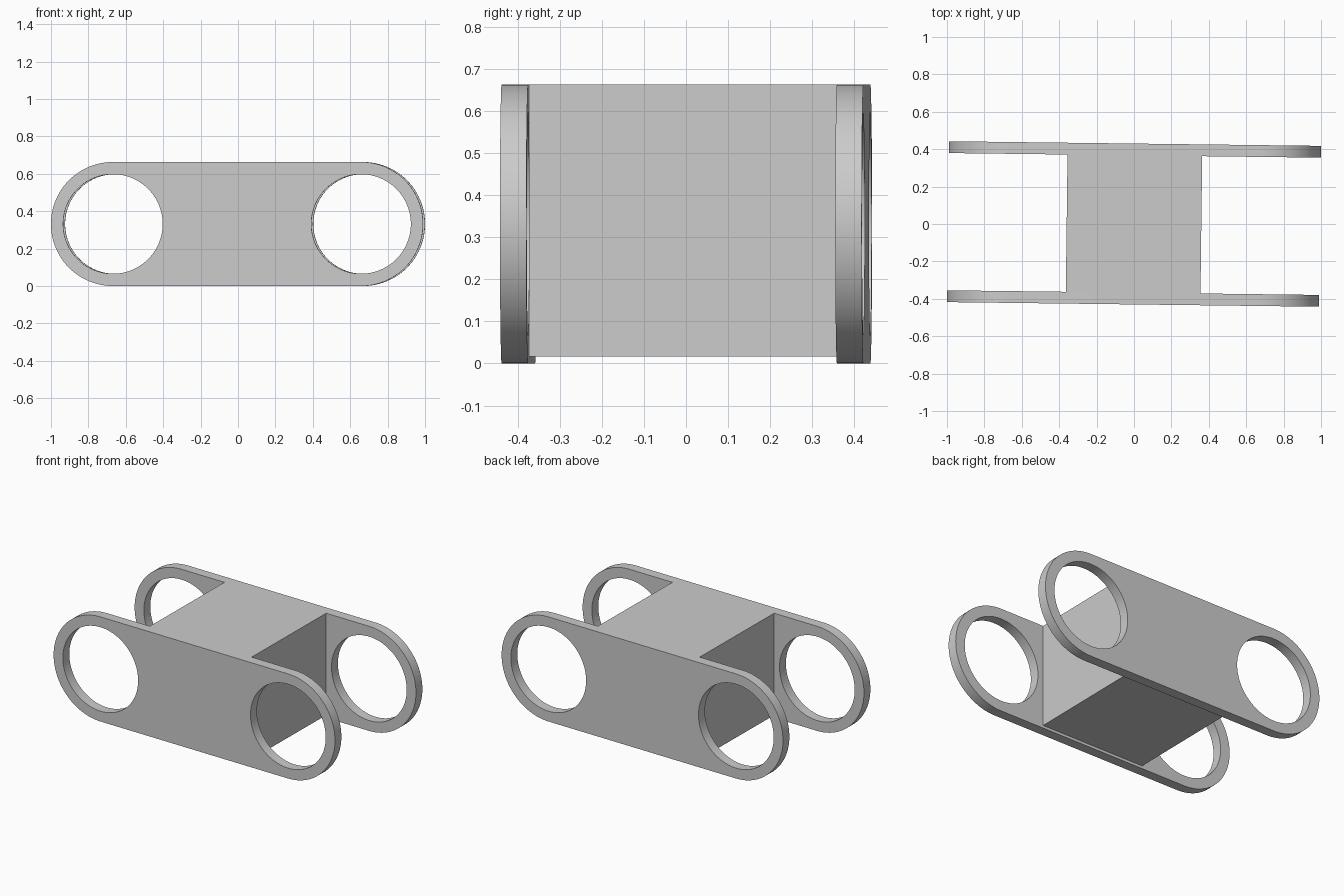
import bpy, bmesh, math
from mathutils import Matrix, Vector

cube = bpy.data.objects.get("Cube")
if cube:
    bpy.data.objects.remove(cube, do_unlink=True)

HALF_LEN, RADIUS, HOLE_R = 0.995, 0.3315, 0.266
OUTER_Y, INNER_Y = 0.43, 0.367
HUB_X = HALF_LEN - RADIUS
BLOCK_X, BLOCK_Z = 0.36, 0.017
TURN = Matrix.Rotation(-0.0124, 4, 'Z')
SEGMENTS = 96

grey = bpy.data.materials.new("light_grey")
grey.use_nodes = True
grey.diffuse_color = (0.6, 0.6, 0.6, 1)
grey.node_tree.nodes["Principled BSDF"].inputs["Base Color"].default_value = (0.6, 0.6, 0.6, 1)


def finish(bm, name):
    bmesh.ops.recalc_face_normals(bm, faces=bm.faces)
    bm.transform(TURN)
    mesh = bpy.data.meshes.new(name)
    bm.to_mesh(mesh)
    bm.free()
    mesh.materials.append(grey)
    obj = bpy.data.objects.new(name, mesh)
    bpy.context.collection.objects.link(obj)
    bpy.ops.object.select_all(action='DESELECT')
    obj.select_set(True)
    bpy.context.view_layer.objects.active = obj
    bpy.ops.object.shade_smooth_by_angle(angle=math.radians(30))


def arc(cx, radius, start, sweep, steps):
    angles = [start + sweep * i / steps for i in range(steps + 1)]
    return [(cx + radius * math.cos(a), RADIUS + radius * math.sin(a)) for a in angles]


def link_plate(name, y):
    """Round-ended plate with a large hole at each end."""
    half = SEGMENTS // 2
    loops = [arc(HUB_X, RADIUS, -math.pi / 2, math.pi, half)
             + arc(-HUB_X, RADIUS, math.pi / 2, math.pi, half)]
    loops += [arc(s * HUB_X, HOLE_R, 0, math.tau, SEGMENTS)[:-1] for s in (-1, 1)]
    bm = bmesh.new()
    edges = []
    for loop in loops:
        verts = [bm.verts.new((x, y, z)) for x, z in loop]
        edges += [bm.edges.new((v, verts[i - 1])) for i, v in enumerate(verts)]
    bmesh.ops.triangle_fill(bm, edges=edges, use_beauty=True, normal=Vector((0, -1, 0)))
    result = bmesh.ops.extrude_face_region(bm, geom=bm.faces[:], use_keep_orig=True)
    moved = [v for v in result["geom"] if isinstance(v, bmesh.types.BMVert)]
    bmesh.ops.translate(bm, verts=moved, vec=(0, OUTER_Y - INNER_Y, 0))
    finish(bm, name)


# Side plates
link_plate("front_plate", -OUTER_Y)
link_plate("back_plate", INNER_Y)

# Solid block joining the plates, set slightly above their lower edge
bm = bmesh.new()
bmesh.ops.create_cube(bm, size=1)
height = 2 * RADIUS - BLOCK_Z
bm.transform(Matrix.Translation((0, 0, BLOCK_Z + height / 2))
             @ Matrix.Diagonal((2 * BLOCK_X, 2 * INNER_Y, height, 1)))
finish(bm, "centre_block")
